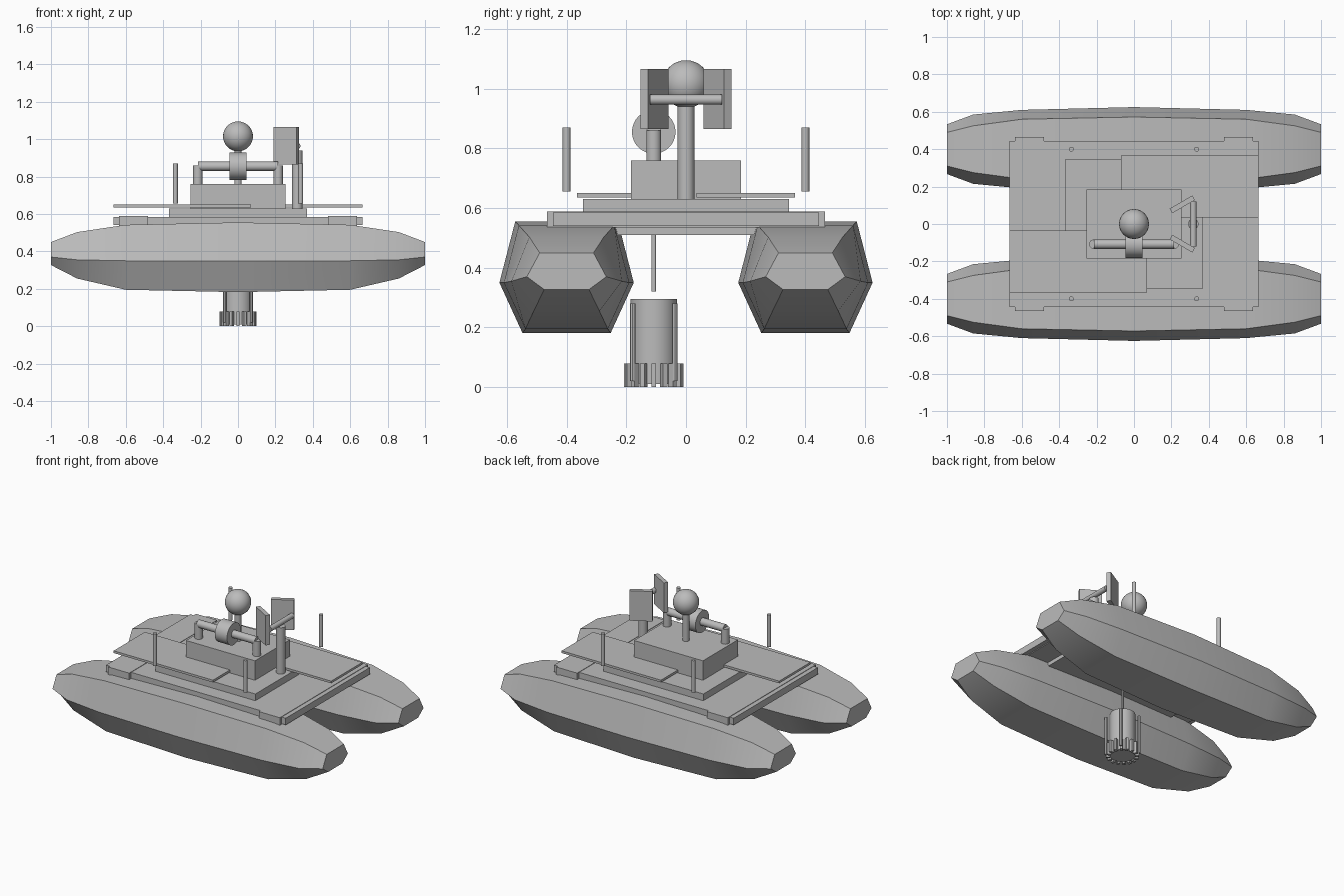
import bpy, bmesh, math
from mathutils import Vector

cube = bpy.data.objects.get("Cube")
if cube:
    bpy.data.objects.remove(cube, do_unlink=True)

grey = bpy.data.materials.new("plain_grey")
grey.use_nodes = True
grey.diffuse_color = (0.5, 0.5, 0.5, 1)
grey.node_tree.nodes["Principled BSDF"].inputs["Base Color"].default_value = (0.5, 0.5, 0.5, 1)


def finish(name, bm, smooth=False):
    mesh = bpy.data.meshes.new(name)
    bmesh.ops.recalc_face_normals(bm, faces=bm.faces)
    bm.to_mesh(mesh)
    bm.free()
    mesh.materials.append(grey)
    obj = bpy.data.objects.new(name, mesh)
    bpy.context.collection.objects.link(obj)
    if smooth:
        bpy.ops.object.select_all(action='DESELECT')
        obj.select_set(True)
        bpy.context.view_layer.objects.active = obj
        bpy.ops.object.shade_smooth_by_angle(angle=math.radians(30))
    return obj


def box(name, x, y, z, turn=0):
    """Box from (low, high) ranges, turned about its own upright axis."""
    bm = bmesh.new()
    bmesh.ops.create_cube(bm, size=1)
    for v in bm.verts:
        v.co = [c * (r[1] - r[0]) for c, r in zip(v.co, (x, y, z))]
    obj = finish(name, bm)
    obj.location = [sum(r) / 2 for r in (x, y, z)]
    obj.rotation_euler.z = turn
    return obj


def rod(name, start, end, radius, sides=32):
    """Round bar between two points."""
    a, b = Vector(start), Vector(end)
    bm = bmesh.new()
    bmesh.ops.create_cone(bm, cap_ends=True, segments=sides, radius1=radius,
                          radius2=radius, depth=(b - a).length)
    obj = finish(name, bm, True)
    obj.location = (a + b) / 2
    obj.rotation_euler = (b - a).to_track_quat('Z', 'Y').to_euler()
    return obj


# Pontoons: six-sided rings, tapered towards both ends
# station: x, top z, middle z, bottom z, top, middle and bottom half widths
half = [(0, .555, .35, .182, .172, .225, .148), (.6, .542, .35, .195, .16, .21, .138),
        (.86, .503, .355, .255, .125, .185, .11), (1, .45, .37, .327, .09, .133, .075)]
stations = [(-s[0],) + s[1:] for s in half[:0:-1]] + half


def pontoon(name, y):
    bm = bmesh.new()
    rings = []
    for x, top, mid, low, wt, wm, wl in stations:
        ring = [(-wt, top), (wt, top), (wm, mid), (wl, low), (-wl, low), (-wm, mid)]
        rings.append([bm.verts.new((x, y + dy, z)) for dy, z in ring])
    for r, s in zip(rings, rings[1:]):
        for i in range(6):
            j = (i + 1) % 6
            bm.faces.new((r[i], r[j], s[j], s[i]))
    bm.faces.new(rings[0])
    bm.faces.new(rings[-1])
    finish(name, bm, True)


for side, y in (("front", -.4), ("back", .4)):
    pontoon(side + "_pontoon", y)

# Deck, cross beams and end lips
box("deck", (-.485, .485), (-.443, .443), (.51, .585))
box("upper_deck", (-.37, .37), (-.345, .345), (.585, .63))
box("cabin", (-.255, .255), (-.185, .185), (.63, .76))
for side, s in (("left", 1), ("right", -1)):
    box(side + "_cross_beam", sorted((s * .48, s * .635)), (-.465, .465), (.535, .588))
    box(side + "_end_lip", sorted((s * .63, s * .665)), (-.445, .445), (.54, .585))
box("front_solar_panel", (-.665, .07), (-.365, -.035), (.635, .65))
box("back_solar_panel", (-.07, .665), (.035, .365), (.635, .65))

# Corner posts
for x in (-.335, .335):
    for y in (-.4, .4):
        rod("corner_post", (x, y, .655), (x, y, .87), .013, 16)

# Ball on its post
rod("ball_post", (0, 0, .76), (0, 0, .95), .02)
bm = bmesh.new()
bmesh.ops.create_uvsphere(bm, u_segments=32, v_segments=16, radius=.08)
finish("ball", bm, True).location = (0, 0, 1.015)

# Winch: two legs, an axle and a drum
for x in (-.215, .215):
    rod("winch_leg", (x, -.108, .76), (x, -.108, .86), .025)
rod("winch_axle", (-.215, -.108, .855), (.215, -.108, .855), .025)
rod("winch_drum", (-.045, -.108, .855), (.045, -.108, .855), .073)

# Mast with a cross bar and two angled boards
rod("mast", (.317, 0, .63), (.317, 0, .94), .028)
rod("mast_cross_bar", (.317, -.12, .963), (.317, .12, .963), .017)
for side, s in (("front", -1), ("back", 1)):
    box(side + "_board", (.188, .328), (s * .105 - .014, s * .105 + .014),
        (.865, 1.065), s * math.radians(30))

# Hanging sampler: cable, body, guard rods and a ring of bottles
Y = -.108
rod("cable", (0, Y, .32), (0, Y, .53), .008, 12)
rod("sampler_body", (0, Y, .01), (0, Y, .295), .078)
for i in range(4):
    a = math.radians(45 + 90 * i)
    x, y = .1 * math.cos(a), Y + .1 * math.sin(a)
    rod("guard_rod", (x, y, .02), (x, y, .28), .009, 12)
for i in range(16):
    a = math.tau * i / 16
    x, y = .088 * math.cos(a), Y + .088 * math.sin(a)
    box("base_tooth", (x - .012, x + .012), (y - .008, y + .008), (0, .08), a)
